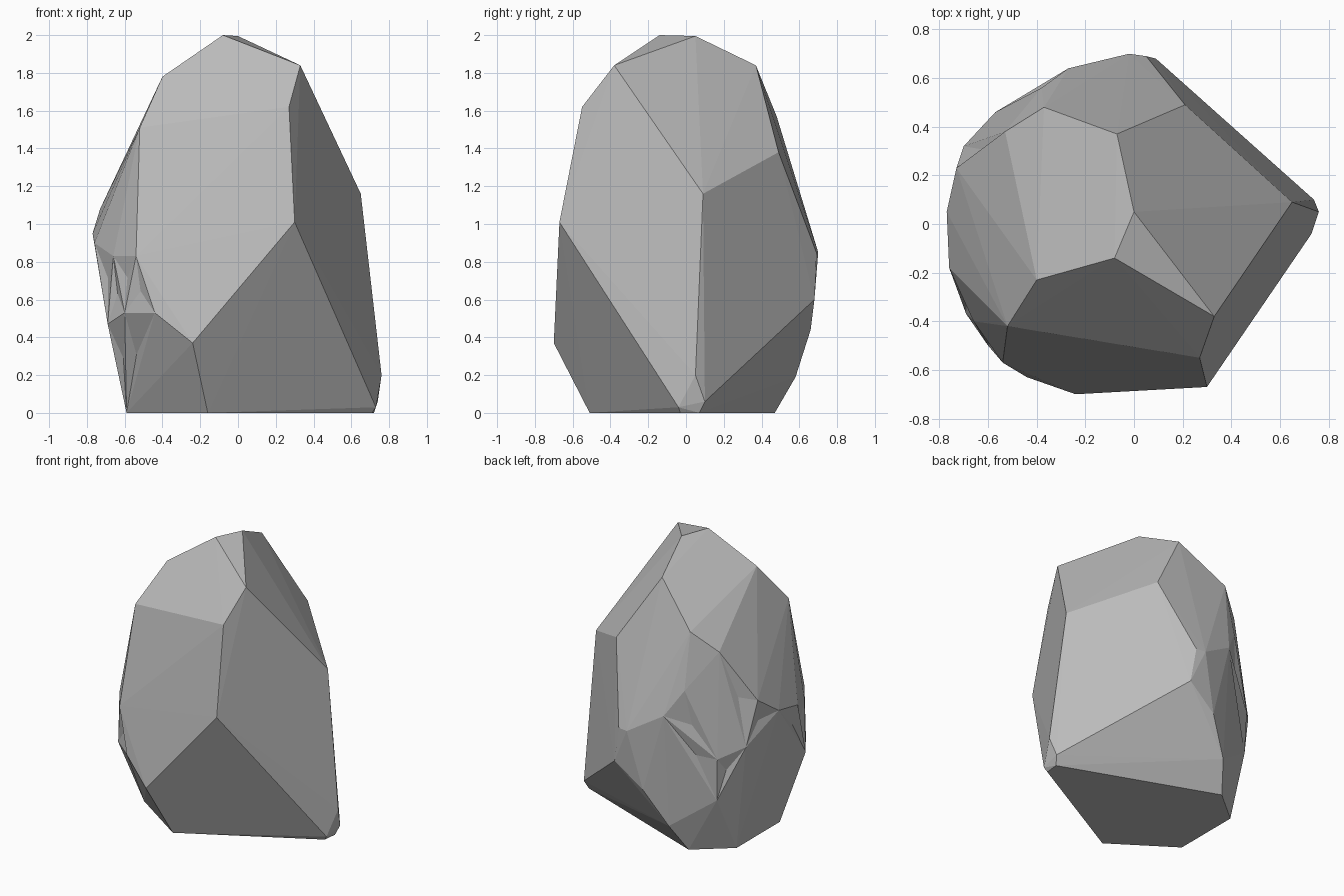
import bpy
import bmesh
from mathutils import Vector

if "Cube" in bpy.data.objects:
    bpy.data.objects.remove(bpy.data.objects["Cube"], do_unlink=True)


def make_material(name, colour):
    material = bpy.data.materials.new(name)
    material.use_nodes = True
    material.diffuse_color = colour
    shader = material.node_tree.nodes["Principled BSDF"]
    shader.inputs["Base Color"].default_value = colour
    shader.inputs["Roughness"].default_value = 0.9
    return material


# Corners of the boulder, grouped by the part of the stone they bound
crown = [(-.08, -.14, 2), (0, .05, 1.995), (-.07, .37, 1.84),
         (.33, -.38, 1.84), (-.40, -.23, 1.78)]
shoulder = [(.27, -.55, 1.62), (-.52, -.42, 1.51), (-.37, .48, 1.57),
            (.21, .49, 1.38), (-.53, .38, 1.43)]
front_girdle = [(.30, -.67, 1.01), (-.24, -.70, .37), (-.44, -.63, .53),
                (-.54, -.57, .83), (-.60, -.50, .53)]
side_girdle = [(-.77, .05, .95), (-.76, -.18, .9), (-.73, .23, 1.08),
               (-.66, -.40, .83), (-.69, -.37, .47), (-.70, .32, .77)]
back_girdle = [(-.38, .56, 1.18), (-.27, .64, 1), (-.02, .70, .85),
               (.05, .69, .85), (.09, .68, .6), (-.12, .66, .44),
               (-.27, .58, .19), (-.57, .46, .7), (-.56, .45, .4)]
sharp_corner = [(.65, .09, 1.16), (.76, .05, .2), (.73, -.04, .03),
                (.74, .10, .06)]
foot = [(-.16, -.51, 0), (-.59, -.22, 0), (-.59, .27, 0),
        (-.35, .47, 0), (.72, .07, 0), (.71, -.03, 0)]


def chipped(face):
    """Small facets on the rough flank, between the foot and the shoulder."""
    centre = face.calc_center_median()
    rough_flank = centre.x < -.3 and .3 < centre.z < 1.25
    facing_out = face.normal.dot(Vector((-1, 0, 0))) > .35
    return rough_flank and facing_out and face.calc_area() < .06


def make_boulder(name, corner_groups, material):
    bm = bmesh.new()
    for group in corner_groups:
        for corner in group:
            bm.verts.new(corner)

    # Solid stone shape
    hull = bmesh.ops.convex_hull(bm, input=bm.verts)
    loose = {v for v in hull["geom_interior"] + hull["geom_unused"]
             if isinstance(v, bmesh.types.BMVert)}
    bmesh.ops.delete(bm, geom=list(loose), context="VERTS")
    bmesh.ops.recalc_face_normals(bm, faces=bm.faces)
    bm.normal_update()

    # Shallow chips
    rough = [face for face in bm.faces if chipped(face)]
    bmesh.ops.poke(bm, faces=rough, offset=-.018)

    mesh = bpy.data.meshes.new(name)
    bm.to_mesh(mesh)
    bm.free()
    mesh.materials.append(material)
    boulder = bpy.data.objects.new(name, mesh)
    bpy.context.collection.objects.link(boulder)
    return boulder


stone = make_material("stone_grey", (.5, .5, .5, 1))
make_boulder("boulder", [crown, shoulder, front_girdle, side_girdle,
                         back_girdle, sharp_corner, foot], stone)
